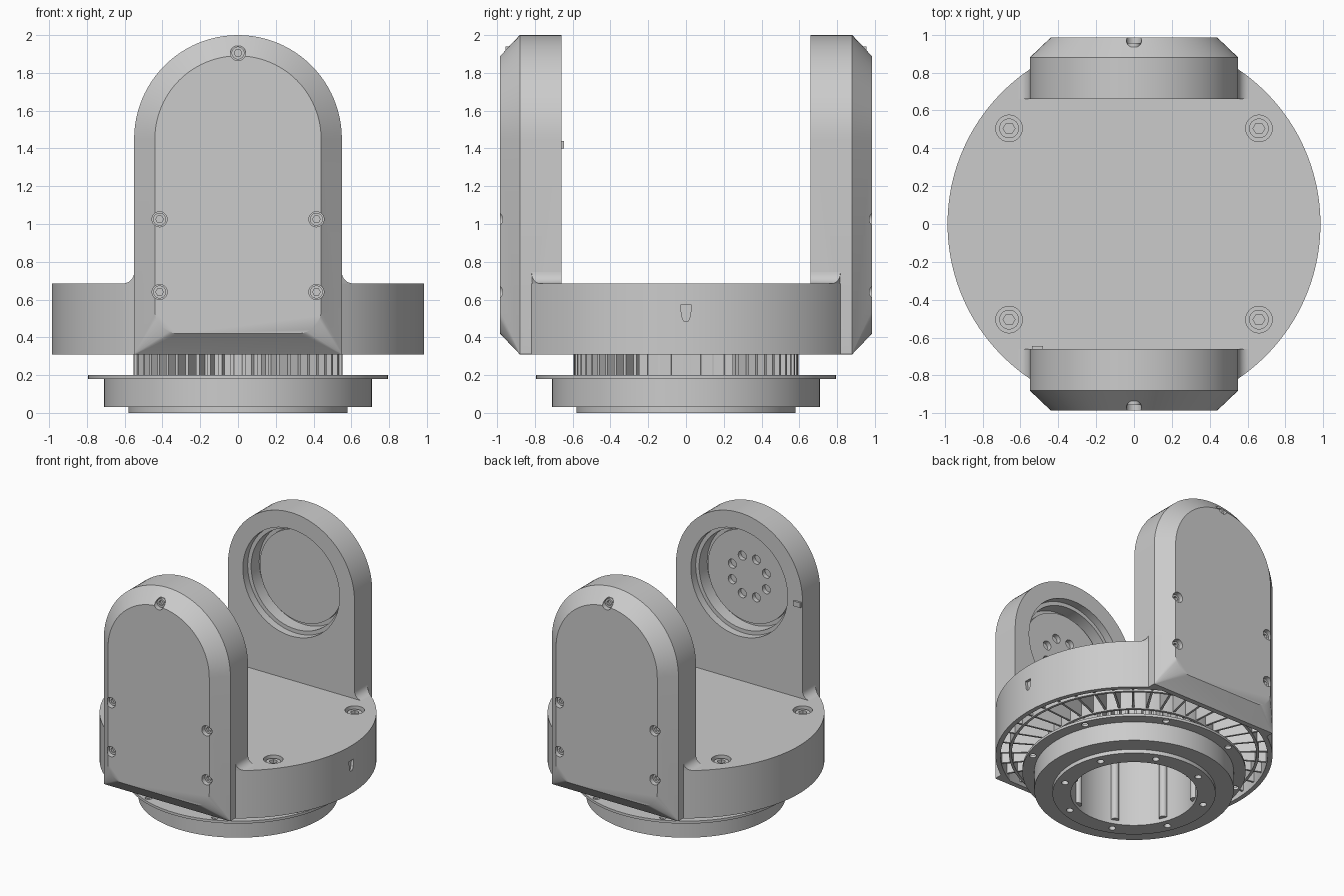
import bpy, bmesh
from math import pi, sin, cos, asin, sqrt, radians
from mathutils import Vector, Matrix

if "Cube" in bpy.data.objects:
    bpy.data.objects.remove(bpy.data.objects["Cube"])


def finish(name, bm):
    bmesh.ops.remove_doubles(bm, verts=bm.verts, dist=1e-5)
    bmesh.ops.recalc_face_normals(bm, faces=bm.faces)
    me = bpy.data.meshes.new(name)
    bm.to_mesh(me)
    bm.free()
    ob = bpy.data.objects.new(name, me)
    bpy.context.collection.objects.link(ob)
    return ob


def loft(name, rings):
    """Solid skinned through equal-length closed rings of 3D points."""
    bm = bmesh.new()
    vs = [[bm.verts.new(p) for p in r] for r in rings]
    n = len(vs[0])
    for a, b in zip(vs, vs[1:]):
        for i in range(n):
            j = (i + 1) % n
            bm.faces.new((a[i], a[j], b[j], b[i]))
    bm.faces.new(vs[0])
    bm.faces.new(vs[-1])
    return finish(name, bm)


def cyl(name, r, p0, p1, n=48):
    p0, p1 = Vector(p0), Vector(p1)
    q = (p1 - p0).to_track_quat('Z', 'Y')
    ring = [q @ Vector((r * cos(2 * pi * i / n), r * sin(2 * pi * i / n), 0)) for i in range(n)]
    return loft(name, [[p + v for v in ring] for p in (p0, p1)])


def lathe(name, prof, n=128):
    """Revolve a closed (r, z) profile about z."""
    bm = bmesh.new()
    vs = [[bm.verts.new((r * cos(2 * pi * k / n), r * sin(2 * pi * k / n), z)) for r, z in prof]
          for k in range(n)]
    m = len(prof)
    for k in range(n):
        a, b = vs[k], vs[(k + 1) % n]
        for i in range(m):
            j = (i + 1) % m
            bm.faces.new((a[i], a[j], b[j], b[i]))
    return finish(name, bm)


def cut(ob, cutters):
    bpy.context.view_layer.objects.active = ob
    for c in cutters:
        m = ob.modifiers.new("cut", 'BOOLEAN')
        m.operation, m.solver, m.object = 'DIFFERENCE', 'EXACT', c
        bpy.ops.object.modifier_apply(modifier=m.name)
        bpy.data.objects.remove(c)


def radial_blades(name, count, r0, reach, z0, z1, t):
    """Thin upright plates around z, each reaching to reach(angle)."""
    bm = bmesh.new()
    for k in range(count):
        a = 2 * pi * (k + .5) / count
        r1 = reach(a)
        M = (Matrix.Rotation(a, 4, 'Z') @ Matrix.Translation(((r0 + r1) / 2, 0, (z0 + z1) / 2))
             @ Matrix.Diagonal((r1 - r0, t, z1 - z0, 1)))
        bmesh.ops.create_cube(bm, size=1, matrix=M)
    return finish(name, bm)


def box(name, x0, x1, y0, y1, z0, z1):
    return loft(name, [[(x0, y0, z), (x1, y0, z), (x1, y1, z), (x0, y1, z)] for z in (z0, z1)])


def screw(name, r, p0, p1):
    """Socket-head screw whose head top is at p1."""
    p0, p1 = Vector(p0), Vector(p1)
    d = (p1 - p0).normalized()
    s = cyl(name, r, p0, p1, 32)
    cut(s, [cyl("socket", r * .6, p1 - d * .025, p1 + d * .05, 6)])


R, YF, ZB, ZT, ZC = .985, .66, .31, .685, 1.45


def deck_outline(r, ymax, z, n=56):
    """Circle of radius r with flats at +-ymax."""
    a = asin(ymax / r)
    pts = []
    for start in (0, pi):
        for i in range(n + 1):
            t = start - a + 2 * a * i / n
            pts.append((r * cos(t), r * sin(t), z))
    return pts


# Rotating deck, hollow underneath
def cavity():
    return loft("cavity", [deck_outline(.95, .84, z) for z in (.2, .62)])


deck = loft("deck", [deck_outline(R, .8171, z) for z in (ZB, ZT)])
slot = [(-.03, .57), (.03, .57), (.022, .51), (.012, .487), (-.012, .487), (-.022, .51)]
corners = [(x, y) for x in (-.66, .66) for y in (-.505, .505)]
cut(deck, [cavity(), loft("slot", [[(x, y, z) for y, z in slot] for x in (.965, 1.1)])]
    + [cyl("bore", .07, (x, y, .64), (x, y, .8)) for x, y in corners])
for i, (x, y) in enumerate(corners):
    screw(f"deck_screw_{i}", .052, (x, y, .63), (x, y, .668))


# Upright arms: arched outline, chamfered outer edge
def arch(inset, rc, y):
    w, zb = .55 - inset, ZB + inset
    pts = [(w * cos(pi * i / 48), y, ZC + w * sin(pi * i / 48)) for i in range(49)]
    for cx, a0 in ((-w + rc, pi), (w - rc, 1.5 * pi)):
        for i in range(9):
            a = a0 + pi / 2 * i / 8
            pts.append((cx + rc * cos(a), y, zb + rc + rc * sin(a)))
    return pts


screws_xz = [(0, 1.905), (-.415, 1.025), (.415, 1.025), (-.415, .64), (.415, .64)]
for s, side in ((-1, "front"), (1, "back")):
    arm = loft(side + "_arm", [arch(0, .004, s * YF), arch(0, .004, s * .88), arch(.11, .12, s * R)])
    cut(arm, [cavity(),
              cyl("rim", .42, (0, s * .5, ZC), (0, s * .72, ZC), 96),
              cyl("well", .39, (0, s * .5, ZC), (0, s * .82, ZC), 96)]
        + [cyl("hole", .04, (x, s * .935, z), (x, s * 1.1, z), 32) for x, z in screws_xz])
    for i, (x, z) in enumerate(screws_xz):
        screw(f"{side}_arm_screw_{i}", .034, (x, s * .92, z), (x, s * .955, z))
    # Pivot disc in the arm; the front one has a bolt circle
    disc = cyl(side + "_pivot_disc", .36, (0, s * .84, ZC), (0, s * .785, ZC), 96)
    if s < 0:
        hs = [(.16 * cos(pi * (k + .5) / 4), ZC + .16 * sin(pi * (k + .5) / 4)) for k in range(8)]
        cut(disc, [cyl("h", .035, (x, -.825, z), (x, -.7, z), 24) for x, z in hs])
    # Concave fillets where the arm meets the deck
    for m in (-1, 1):
        prof = [(.54, ZT - .02), (.61, ZT - .02)]
        prof += [(.61 - .06 * sin(t), ZT + .06 - .06 * cos(t)) for t in [pi / 16 * i for i in range(9)]]
        prof.append((.54, ZT + .06))
        loft(f"{side}_fillet_{'left' if m < 0 else 'right'}",
             [[(m * x, s * YF, z) for x, z in prof],
              [(m * x, s * sqrt(R * R - max(x, .55) ** 2), z) for x, z in prof]])
box("index_tab", -.54, -.48, -.67, -.645, 1.4, 1.44)

# Ribs and rings under the deck
radial_blades("deck_ribs", 40, .6, lambda a: min(.965, .85 / max(abs(sin(a)), .01)), .34, .63, .016)
for name, r in (("outer_rib_ring", .88), ("inner_rib_ring", .63)):
    lathe(name, [(r - .01, .33), (r + .01, .33), (r + .01, .63), (r - .01, .63)])

# Fixed base: stepped flange and hollow core
base = lathe("base_flange", [(.45, 0), (.58, 0), (.58, .03), (.71, .03), (.71, .18), (.795, .18),
                             (.795, .2), (.51, .2), (.51, .625), (.45, .625)])
cutters = []
for k in range(8):
    a = pi / 4 * (k + .5)
    c, d = cos(a), sin(a)
    cutters += [cyl("bolt", .025, (.515 * c, .515 * d, -.1), (.515 * c, .515 * d, .08), 20),
                cyl("bolt", .025, (.755 * c, .755 * d, .1), (.755 * c, .755 * d, .3), 20)]
    cyl(f"core_column_{k}", .03, (.45 * c, .45 * d, .03), (.45 * c, .45 * d, .625), 24)
cut(base, cutters)

# Cooling fins round the core, with flat side panels
radial_blades("core_fins", 60, .5, lambda a: min(.595, .55 / max(abs(cos(a)), .01)), .19, .5, .018)
for m in (-1, 1):
    x0, x1 = sorted((m * .51, m * .55))
    box(f"core_panel_{'left' if m < 0 else 'right'}", x0, x1, -.25, .25, .19, .5)

bpy.ops.object.select_all(action='SELECT')
bpy.context.view_layer.objects.active = deck
bpy.ops.object.shade_smooth_by_angle(angle=radians(30))
